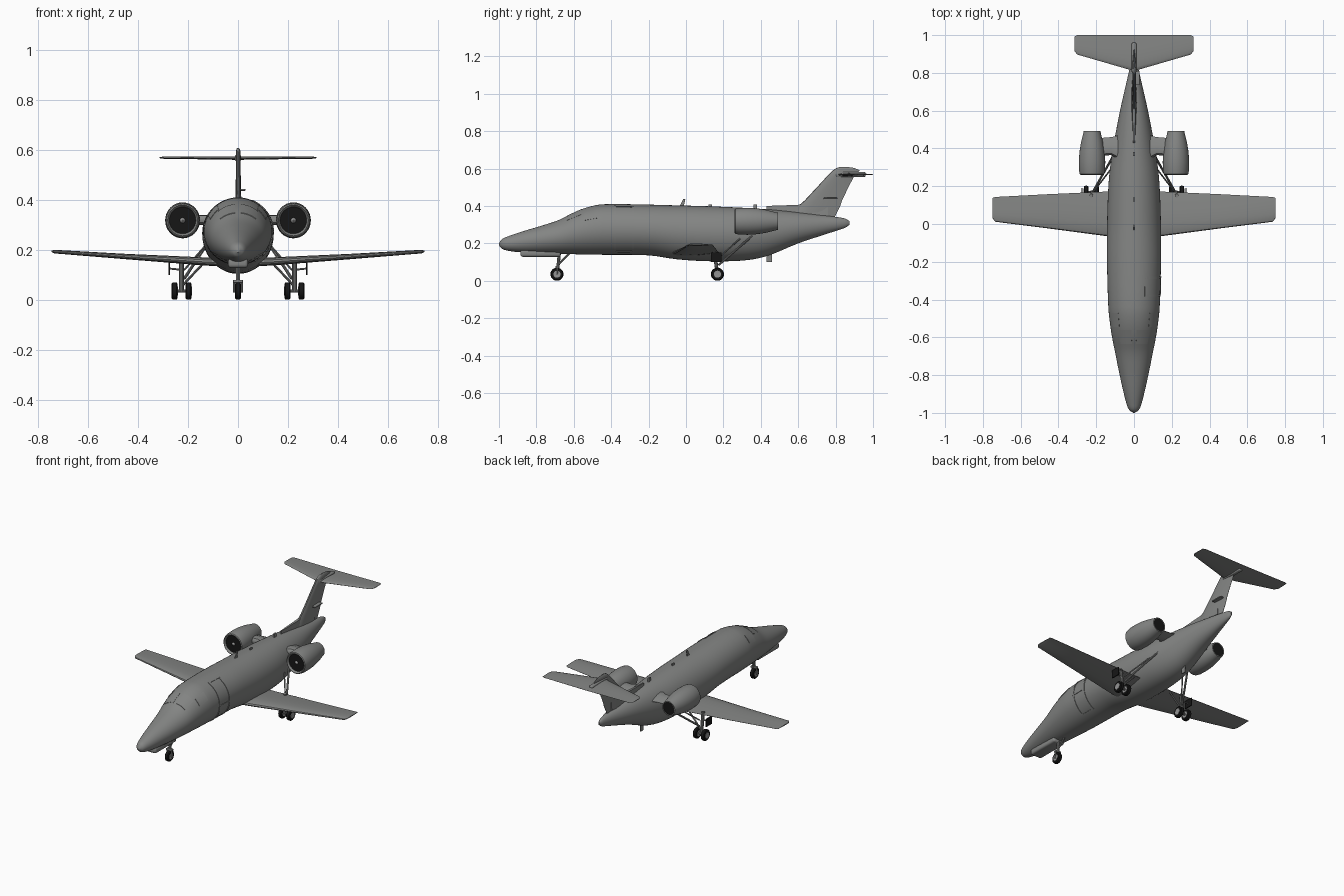
import bpy, bmesh, math
from mathutils import Vector

if "Cube" in bpy.data.objects:
    bpy.data.objects.remove(bpy.data.objects["Cube"])


def material(name, c):
    m = bpy.data.materials.new(name)
    m.diffuse_color = (*c, 1)
    m.use_nodes = True
    m.node_tree.nodes["Principled BSDF"].inputs["Base Color"].default_value = m.diffuse_color
    return m


GREY = material("body grey", (0.23, 0.235, 0.23))
BLACK = material("black", (0.008, 0.008, 0.008))
METAL = material("light metal", (0.3, 0.3, 0.3))


def finish(name, bm, mat, angle=35):
    bmesh.ops.recalc_face_normals(bm, faces=bm.faces)
    me = bpy.data.meshes.new(name)
    bm.to_mesh(me)
    bm.free()
    ob = bpy.data.objects.new(name, me)
    bpy.context.collection.objects.link(ob)
    me.materials.append(mat)
    bpy.ops.object.select_all(action='DESELECT')
    ob.select_set(True)
    bpy.context.view_layer.objects.active = ob
    bpy.ops.object.shade_smooth_by_angle(angle=math.radians(angle))
    return ob


def loft(name, rings, mat, caps=True, angle=35):
    bm = bmesh.new()
    vs = [[bm.verts.new(p) for p in r] for r in rings]
    n = len(rings[0])
    for a, b in zip(vs, vs[1:]):
        for i in range(n):
            j = (i + 1) % n
            bm.faces.new((a[i], a[j], b[j], b[i]))
    if caps:
        bm.faces.new(vs[0])
        bm.faces.new(vs[-1])
    return finish(name, bm, mat, angle)


def lathe(name, centre, profile, mat, axis='y', n=32, sz=1.0):
    # profile is (distance along axis, radius)
    cx, cy, cz = centre
    rings = []
    for d, r in profile:
        ring = []
        for i in range(n):
            a = 2 * math.pi * i / n
            u, v = r * math.cos(a), r * math.sin(a)
            ring.append((cx + u, cy + d, cz + v * sz) if axis == 'y' else (cx + d, cy + u, cz + v))
        rings.append(ring)
    return loft(name, rings, mat)


def rod(name, a, b, r, mat=GREY, n=10):
    a, b = Vector(a), Vector(b)
    q = (b - a).to_track_quat('Z', 'Y')
    off = [q @ Vector((r * math.cos(2 * math.pi * i / n), r * math.sin(2 * math.pi * i / n), 0)) for i in range(n)]
    return loft(name, [[a + o for o in off], [b + o for o in off]], mat)


def box(name, lo, hi, mat=GREY, bevel=0.0):
    bm = bmesh.new()
    bmesh.ops.create_cube(bm, size=1)
    for v in bm.verts:
        v.co = Vector([(l + h) / 2 + c * (h - l) for l, h, c in zip(lo, hi, v.co)])
    if bevel:
        bmesh.ops.bevel(bm, geom=bm.edges[:], offset=bevel, segments=3, profile=0.5, affect='EDGES')
    return finish(name, bm, mat)


# fuselage stations: y, bottom, top, half width
ST = [(-1.0, .19, .2, .004), (-.985, .172, .222, .025), (-.95, .16, .238, .04), (-.88, .152, .262, .058),
      (-.78, .147, .292, .08), (-.68, .144, .325, .1), (-.6, .142, .365, .116), (-.52, .14, .395, .128),
      (-.44, .139, .409, .136), (-.2, .136, .407, .143), (-.05, .115, .403, .143), (.1, .105, .399, .14),
      (.25, .105, .393, .132), (.36, .115, .387, .118), (.45, .138, .381, .103), (.6, .2, .366, .074),
      (.75, .25, .348, .04), (.85, .283, .333, .016), (.875, .3, .318, .005)]


def section(y):
    k = max(0, min(len(ST) - 2, sum(1 for s in ST if s[0] <= y) - 1))
    a, b = ST[k], ST[k + 1]
    p, q = ST[max(k - 1, 0)], ST[min(k + 2, len(ST) - 1)]
    h = b[0] - a[0]
    t = (y - a[0]) / h
    out = []
    for c in (1, 2, 3):
        m0 = (b[c] - p[c]) / (b[0] - p[0]) * h
        m1 = (q[c] - a[c]) / (q[0] - a[0]) * h
        out.append((2*t**3 - 3*t*t + 1)*a[c] + (t**3 - 2*t*t + t)*m0 + (3*t*t - 2*t**3)*b[c] + (t**3 - t*t)*m1)
    return out


def skin(y, ang, off=0.0):
    lo, hi, w = section(y)
    return ((w + off) * math.cos(ang), y, (lo + hi) / 2 + ((hi - lo) / 2 + off) * math.sin(ang))


ys = [a[0] + (b[0] - a[0]) * i / 4 for a, b in zip(ST, ST[1:]) for i in range(4)] + [ST[-1][0]]
loft("fuselage", [[skin(y, 2 * math.pi * i / 48) for i in range(48)] for y in ys], GREY)


def strip(name, y0, y1, a0, a1, off=0.003, n=12):
    # thin plate following the fuselage skin
    rings = []
    for i in range(n + 1):
        a = math.radians(a0 + (a1 - a0) * i / n)
        rings.append([skin(y0, a, -.002), skin(y0, a, off), skin(y1, a, off), skin(y1, a, -.002)])
    loft(name, rings, GREY)


# cabin door frame on the right side
strip("door_front_frame", -.385, -.373, -62, 66)
strip("door_rear_frame", -.29, -.278, -62, 66)
for i, a in enumerate((-62, -5, 62)):
    strip("door_cross_frame_%d" % i, -.385, -.278, a, a + 4, n=3)
# windshield and side panes
for s, side in ((1, "right"), (-1, "left")):
    for nm, y0, y1, a0, a1 in (("windshield", -.635, -.56, 50, 84), ("cockpit_window", -.545, -.47, 28, 52)):
        strip(side + "_" + nm, y0, y1, *((a0, a1) if s > 0 else (180 - a1, 180 - a0)), off=.002)

FOIL = [(0, 0), (.02, .45), (.1, .85), (.3, 1), (.55, .8), (.8, .4), (1, .05),
        (1, -.05), (.8, -.3), (.55, -.6), (.3, -.8), (.1, -.7), (.02, -.4)]


def surface(name, secs):
    # secs: x, leading y, trailing y, z, half thickness
    loft(name, [[(x, l + (t - l) * u, z + h * v) for u, v in FOIL] for x, l, t, z, h in secs], GREY)


for s, side in ((1, "right"), (-1, "left")):
    surface(side + "_wing", [(0, -.08, .18, .145, .02), (s * .14, -.065, .172, .152, .018),
                             (s * .45, -.024, .158, .172, .012), (s * .735, .012, .143, .192, .008),
                             (s * .748, .03, .138, .194, .003)])
    surface(side + "_tailplane", [(0, .81, 1, .567, .008), (s * .3, .897, 1, .569, .005),
                                  (s * .315, .915, .993, .569, .002)])
    # engine nacelle, fan, exhaust and pylon
    e = (s * .222, 0, .318)
    lathe(side + "_nacelle", e, [(.285, .05), (.268, .054), (.26, .06), (.264, .065), (.285, .069), (.33, .07),
                                 (.38, .067), (.43, .059), (.47, .049), (.492, .044), (.492, .04), (.47, .039)],
          GREY, sz=1.03)
    lathe(side + "_fan", e, [(.272, .0535), (.28, .0535)], BLACK)
    lathe(side + "_spinner", e, [(.262, .002), (.266, .007), (.274, .012)], METAL, n=16)
    lathe(side + "_exhaust", e, [(.478, .041), (.488, .041)], BLACK)
    loft(side + "_pylon", [[(x, l + (t - l) * u, .318 + h * v) for u, v in FOIL]
                           for x, l, t, h in ((s * .08, .34, .47, .025), (s * .12, .365, .46, .022),
                                              (s * .18, .36, .455, .022))], GREY)

# tail fin: z, leading y, trailing y, half thickness
FIN = [(.33, .55, .79, .015), (.4, .6, .825, .014), (.43, .635, .835, .012), (.5, .7, .868, .011),
       (.56, .755, .9, .011), (.59, .785, .93, .011), (.603, .805, .9, .008), (.609, .825, .86, .003)]
loft("tail_fin", [[(h * v, l + (t - l) * u, z) for u, v in FOIL] for z, l, t, h in FIN], GREY)
loft("dorsal_fairing", [[(-w, y, .35), (-w * .6, y, z), (w * .6, y, z), (w, y, .35)]
                        for y, z, w in ((.43, .4, .006), (.6, .406, .014), (.68, .42, .014), (.76, .42, .01))], GREY)
box("tailplane_bullet", (-.013, .8, .555), (.013, .96, .582), bevel=.008)
box("fin_vent", (.004, .735, .436), (.03, .81, .444), bevel=.003)

# roof and belly antennas
loft("roof_antenna", [[(-.003, y, z), (.003, y, z), (.003, y + c, z), (-.003, y + c, z)]
                      for y, c, z in ((-.035, .022, .395), (-.015, .012, .438))], GREY)
for i, y in enumerate((-.32, .13, .37)):
    box("roof_bump_%d" % i, (-.004, y - .01, .38), (.004, y + .01, .409))
box("belly_antenna", (-.003, .43, .1), (.003, .46, .16))


def wheel(name, x, y):
    lathe(name + "_tyre", (x, y, .035), [(-.012, .017), (-.012, .029), (-.008, .034), (0, .035), (.008, .034),
                                         (.012, .029), (.012, .017)], BLACK, 'x', 28)
    lathe(name + "_hub", (x, y, .035), [(-.0125, .01), (-.013, .019), (.013, .019), (.0125, .01)], METAL, 'x', 20)


# nose gear and its bay doors
wheel("nose_wheel", 0, -.69)
rod("nose_strut", (0, -.685, .07), (0, -.675, .17), .009)
for s in (-1, 1):
    rod("nose_fork", (s * .016, -.69, .03), (s * .016, -.687, .078), .004)
box("nose_fork_bridge", (-.02, -.697, .068), (.02, -.677, .08), bevel=.003)
rod("nose_brace", (0, -.68, .09), (0, -.62, .15), .005)
box("nose_gear_bay", (-.04, -.885, .128), (.04, -.67, .165), bevel=.012)

# main gear
for s, side in ((1, "right"), (-1, "left")):
    wheel(side + "_inner_wheel", s * .198, .168)
    wheel(side + "_outer_wheel", s * .254, .168)
    rod(side + "_axle", (s * .198, .168, .035), (s * .254, .168, .035), .007)
    rod(side + "_main_strut", (s * .226, .168, .035), (s * .226, .15, .17), .01)
    rod(side + "_side_brace", (s * .22, .165, .06), (s * .135, .16, .15), .005)
    rod(side + "_rear_brace", (s * .215, .175, .085), (s * .11, .36, .245), .006)
    rod(side + "_upper_brace", (s * .215, .17, .12), (s * .115, .3, .235), .004)
    box(side + "_gear_door", (s * .275 - .003, .135, .1), (s * .275 + .003, .19, .15), BLACK)
    rod(side + "_door_link", (s * .226, .16, .12), (s * .275, .16, .125), .004)
